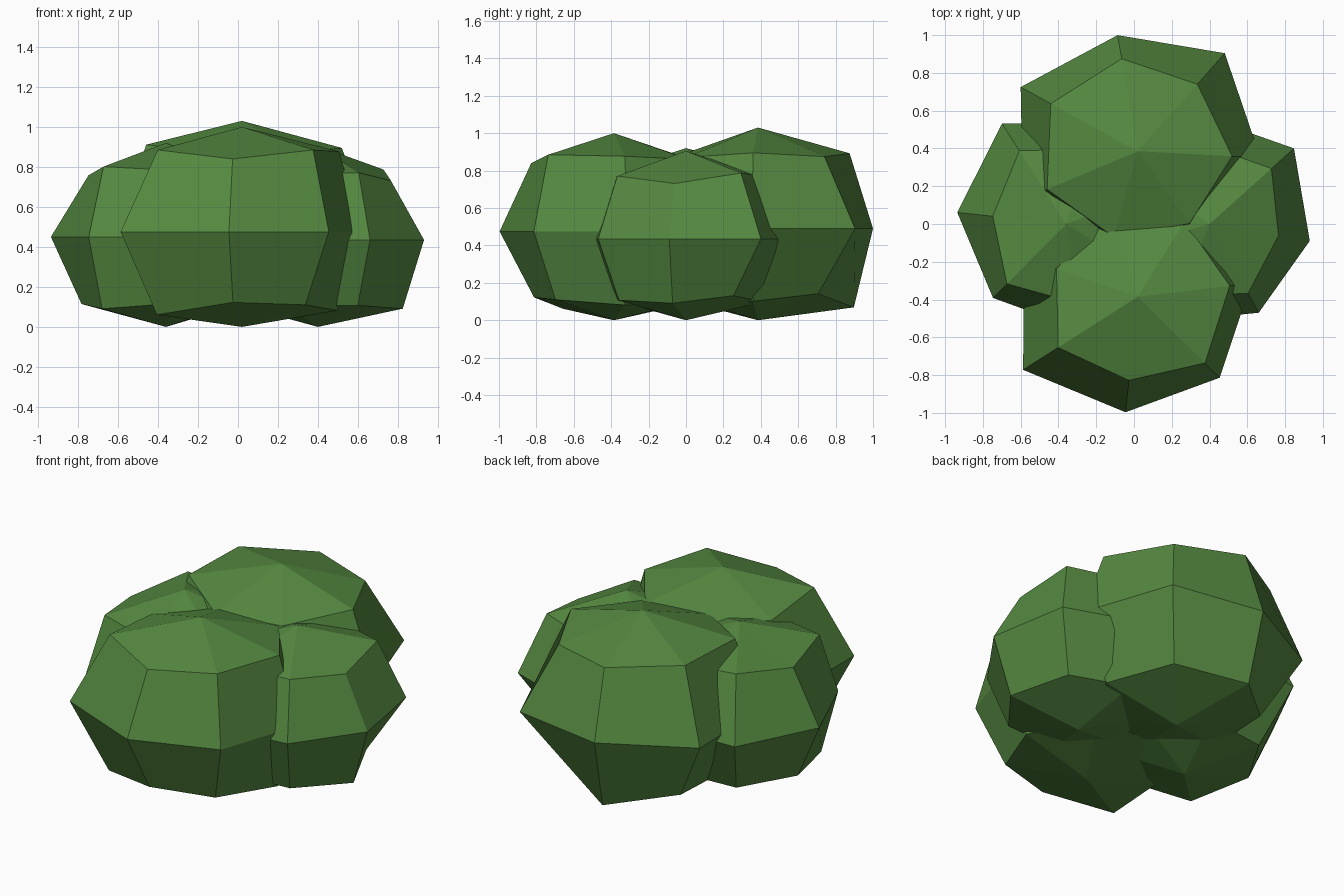
import bpy, bmesh, math

if "Cube" in bpy.data.objects:
    bpy.data.objects.remove(bpy.data.objects["Cube"])

leaf = bpy.data.materials.new("leaf_green")
leaf.diffuse_color = (0.09, 0.25, 0.052, 1)
leaf.use_nodes = True
leaf.node_tree.nodes["Principled BSDF"].inputs["Base Color"].default_value = leaf.diffuse_color
SIDES = 7


def lobe(name, x, y, mid, top, squash, start, upper, middle, lower):
    """Faceted leaf clump: three seven-sided rings between two poles.
    Ring points move along rays from the centre, so height follows radius."""
    bm = bmesh.new()
    crown = bm.verts.new((x, y, top))
    base = bm.verts.new((x, y, 0))
    rings = []
    for radii, slope in ((upper, squash), (middle, 0), (lower, -squash)):
        ring = []
        for i, r in enumerate(radii):
            a = math.radians(start) + i * math.tau / SIDES
            ring.append(bm.verts.new((x + r * math.cos(a), y + r * math.sin(a),
                                      mid + slope * r)))
        rings.append(ring)
    up, eq, low = rings
    for i in range(SIDES):
        j = (i + 1) % SIDES
        bm.faces.new((crown, up[i], up[j]))
        bm.faces.new((up[i], eq[i], eq[j], up[j]))
        bm.faces.new((eq[i], low[i], low[j], eq[j]))
        bm.faces.new((base, low[j], low[i]))
    bmesh.ops.recalc_face_normals(bm, faces=bm.faces)
    mesh = bpy.data.meshes.new(name)
    bm.to_mesh(mesh)
    bm.free()
    mesh.materials.append(leaf)
    bpy.context.collection.objects.link(bpy.data.objects.new(name, mesh))


# Two large clumps, front and back
lobe("front_clump", 0.02, -0.385, 0.475, 1.0, 0.82, 212.5,
     (0.50, 0.445, 0.50, 0.49, 0.47, 0.46, 0.455),
     (0.72, 0.615, 0.61, 0.605, 0.63, 0.63, 0.635),
     (0.505, 0.43, 0.445, 0.48, 0.46, 0.46, 0.46))
lobe("back_clump", 0.02, 0.385, 0.49, 1.03, 0.81, -3,
     (0.50, 0.475, 0.497, 0.525, 0.52, 0.47, 0.47),
     (0.65, 0.694, 0.624, 0.707, 0.66, 0.64, 0.64),
     (0.48, 0.43, 0.52, 0.47, 0.47, 0.46, 0.46))

# Two smaller clumps, left and right
lobe("left_clump", -0.36, 0, 0.45, 0.92, 0.79, 122.5,
     (0.46, 0.39, 0.445, 0.42, 0.42, 0.42, 0.42),
     (0.63, 0.579, 0.55, 0.56, 0.57, 0.57, 0.57),
     (0.43, 0.425, 0.455, 0.42, 0.42, 0.42, 0.42))
lobe("right_clump", 0.40, 0, 0.435, 0.905, 0.80, -61,
     (0.42, 0.37, 0.44, 0.42, 0.41, 0.41, 0.41),
     (0.537, 0.538, 0.60, 0.57, 0.56, 0.56, 0.56),
     (0.41, 0.43, 0.38, 0.42, 0.41, 0.41, 0.41))
